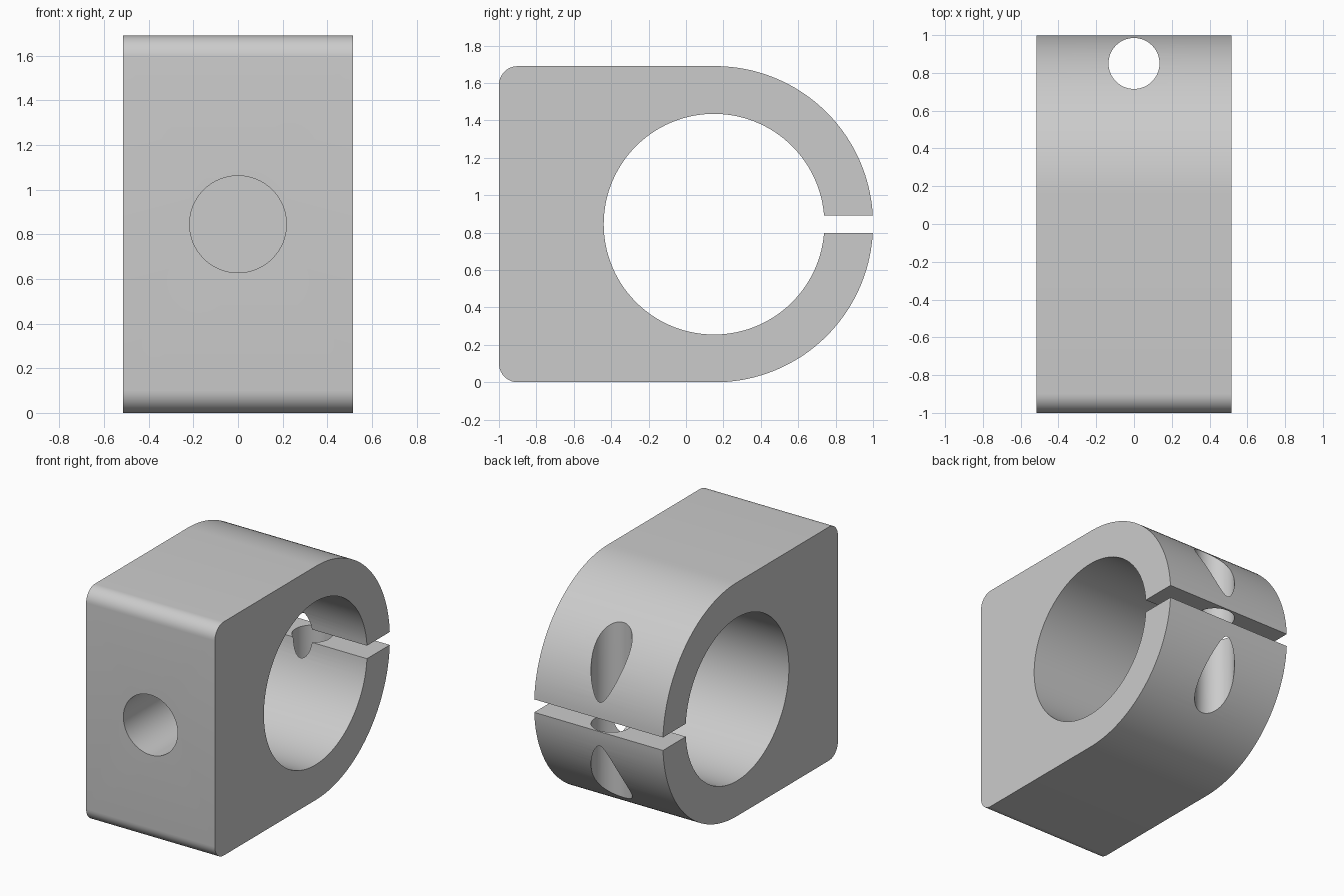
import bpy, bmesh
from math import sin, cos, asin, pi, radians

if "Cube" in bpy.data.objects:
    bpy.data.objects.remove(bpy.data.objects["Cube"])

HALF_W, HEIGHT = 0.515, 1.69
MID_Z = HEIGHT / 2
OUTER_R, BORE_R, SLIT = MID_Z, 0.59, 0.047
CY = 1 - OUTER_R          # outer nose centre
BORE_Y = 0.15
CORNER = 0.1


def arc(cy, cz, r, a0, a1, n):
    return [(cy + r * cos(a0 + (a1 - a0) * i / n),
             cz + r * sin(a0 + (a1 - a0) * i / n)) for i in range(n + 1)]


# Clamp side profile: outer nose, rounded front corners, slit and bore
ao, ab = asin(SLIT / OUTER_R), asin(SLIT / BORE_R)
profile = arc(CY, MID_Z, OUTER_R, ao, pi / 2, 40)
profile += arc(-1 + CORNER, HEIGHT - CORNER, CORNER, pi / 2, pi, 10)
profile += arc(-1 + CORNER, CORNER, CORNER, pi, 1.5 * pi, 10)
profile += arc(CY, MID_Z, OUTER_R, -pi / 2, -ao, 40)
profile += arc(BORE_Y, MID_Z, BORE_R, 2 * pi - ab, ab, 120)

bm = bmesh.new()
face = bm.faces.new([bm.verts.new((-HALF_W, y, z)) for y, z in profile])
ext = bmesh.ops.extrude_face_region(bm, geom=[face])
bmesh.ops.translate(bm, vec=(2 * HALF_W, 0, 0),
                    verts=[v for v in ext["geom"] if isinstance(v, bmesh.types.BMVert)])
bmesh.ops.recalc_face_normals(bm, faces=bm.faces)
mesh = bpy.data.meshes.new("clamp_body")
bm.to_mesh(mesh)
bm.free()
body = bpy.data.objects.new("clamp_body", mesh)
bpy.context.collection.objects.link(body)


def drill(name, radius, depth, location, rotation=(0, 0, 0)):
    bpy.ops.mesh.primitive_cylinder_add(vertices=64, radius=radius, depth=depth,
                                        location=location, rotation=rotation)
    cutter = bpy.context.object
    cutter.name = name
    mod = body.modifiers.new(name, "BOOLEAN")
    mod.operation, mod.solver, mod.object = "DIFFERENCE", "EXACT", cutter
    bpy.context.view_layer.objects.active = body
    bpy.ops.object.modifier_apply(modifier=name)
    bpy.data.objects.remove(cutter)


# Vertical clamping screw hole and blind mounting hole in the front
drill("screw_hole", 0.135, 3, (0, 0.85, MID_Z))
drill("mounting_hole", 0.217, 1.0, (0, -1, MID_Z), (radians(90), 0, 0))

# Smooth curved walls, crisp edges
bpy.ops.object.select_all(action="DESELECT")
body.select_set(True)
bpy.context.view_layer.objects.active = body
bpy.ops.object.shade_smooth_by_angle(angle=radians(30))
